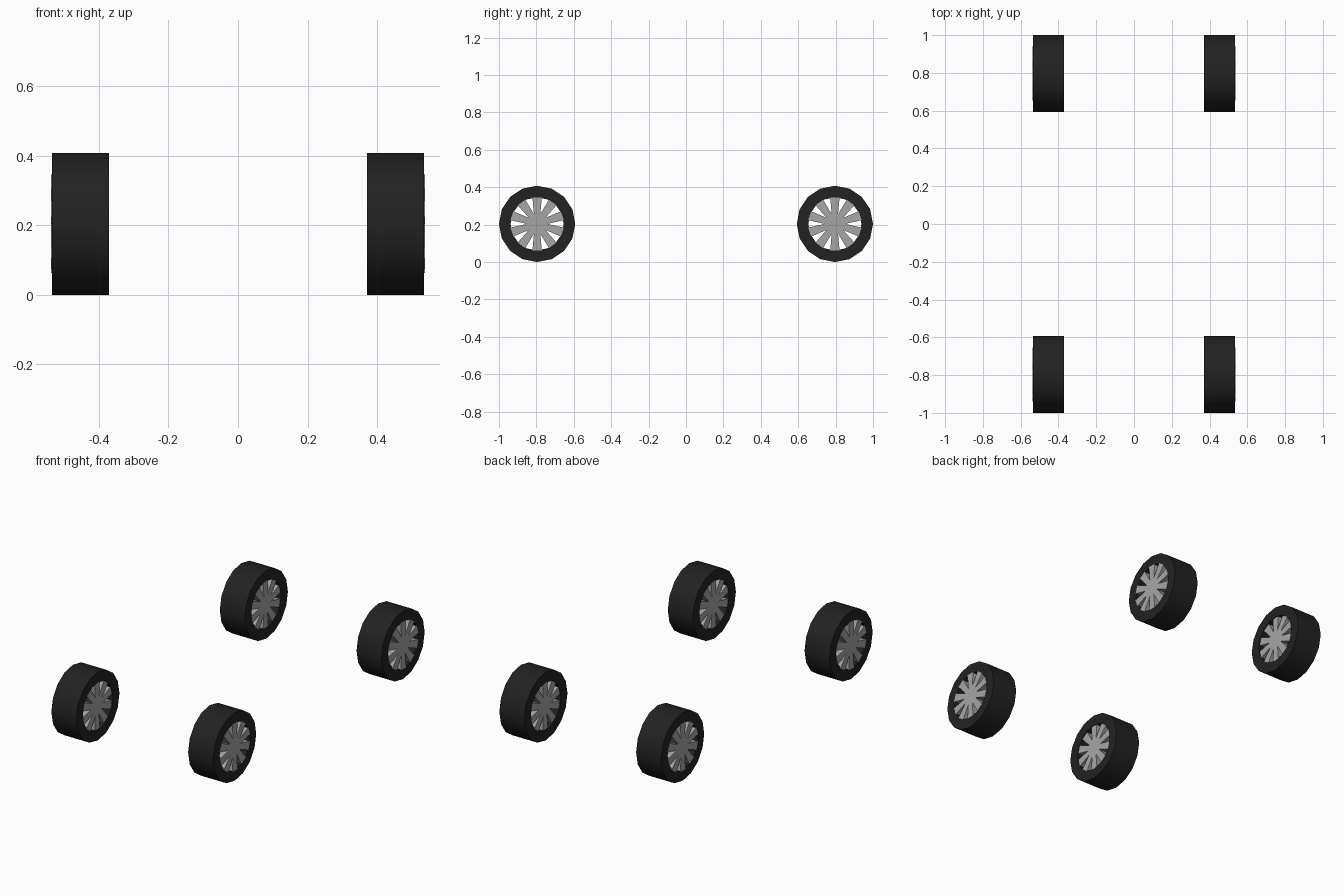
import bpy, bmesh
from math import sin, cos, pi, radians
from mathutils import Vector

cube = bpy.data.objects.get("Cube")
if cube:
    bpy.data.objects.remove(cube, do_unlink=True)

RADIUS = 0.204      # outer tyre radius
BORE = 0.142        # radius where tyre meets the spokes
INNER, OUTER = 0.37, 0.535
AXLE_Y = 0.796
GAPS = 10


def material(name, value, rough):
    mat = bpy.data.materials.new(name)
    mat.use_nodes = True
    colour = (value, value, value, 1)
    mat.diffuse_color = colour
    bsdf = mat.node_tree.nodes["Principled BSDF"]
    bsdf.inputs["Base Color"].default_value = colour
    bsdf.inputs["Roughness"].default_value = rough
    return mat


rubber = material("black rubber", 0.016, 0.9)
alloy = material("grey alloy", 0.38, 0.6)


def finish(bm, name, mat, location):
    bmesh.ops.recalc_face_normals(bm, faces=bm.faces)
    mesh = bpy.data.meshes.new(name)
    bm.to_mesh(mesh)
    bm.free()
    mesh.materials.append(mat)
    obj = bpy.data.objects.new(name, mesh)
    obj.location = location
    bpy.context.collection.objects.link(obj)
    return obj


def tyre(name, side, location):
    # Rectangular section spun around the axle
    bm = bmesh.new()
    section = [(INNER, BORE), (INNER, RADIUS), (OUTER, RADIUS), (OUTER, BORE)]
    verts = [bm.verts.new((side * x, 0, r)) for x, r in section]
    edges = [bm.edges.new((verts[i], verts[(i + 1) % 4])) for i in range(4)]
    bmesh.ops.spin(bm, geom=verts + edges, cent=(0, 0, 0), axis=(1, 0, 0),
                   angle=2 * pi, steps=16)
    bmesh.ops.remove_doubles(bm, verts=bm.verts, dist=1e-4)
    obj = finish(bm, name, rubber, location)
    bpy.ops.object.select_all(action='DESELECT')
    obj.select_set(True)
    bpy.context.view_layer.objects.active = obj
    bpy.ops.object.shade_smooth_by_angle(angle=radians(40))


def spokes(name, side, location):
    # Fan of broad spokes, with wedge gaps that narrow towards the hub
    bm = bmesh.new()
    verts = []
    step = 2 * pi / GAPS
    half = radians(8)
    x_in, x_out = side * (INNER + 0.004), side * (OUTER + 0.002)

    def point(radius, angle):
        return bm.verts.new((x_in, radius * cos(angle), radius * sin(angle)))

    hub = point(0, 0)
    for i in range(GAPS):
        a = i * step
        verts += [point(0.055, a), point(0.144, a + half),
                  point(0.144, a + step - half)]
    faces = []
    for i in range(GAPS):
        a, b, c = verts[3 * i:3 * i + 3]
        d = verts[(3 * i + 3) % len(verts)]
        faces += [bm.faces.new((a, b, c, d)), bm.faces.new((hub, a, d))]
    grown = bmesh.ops.extrude_face_region(bm, geom=faces, use_keep_orig=True)
    moved = [v for v in grown["geom"] if isinstance(v, bmesh.types.BMVert)]
    bmesh.ops.translate(bm, verts=moved, vec=Vector((x_out - x_in, 0, 0)))
    finish(bm, name, alloy, location)


# Four wheels, mirrored left to right
for end, y in (("front", -AXLE_Y), ("back", AXLE_Y)):
    for hand, side in (("left", 1), ("right", -1)):
        place = (0, y, RADIUS)
        tyre(f"{end}_{hand}_tyre", side, place)
        spokes(f"{end}_{hand}_spokes", side, place)
